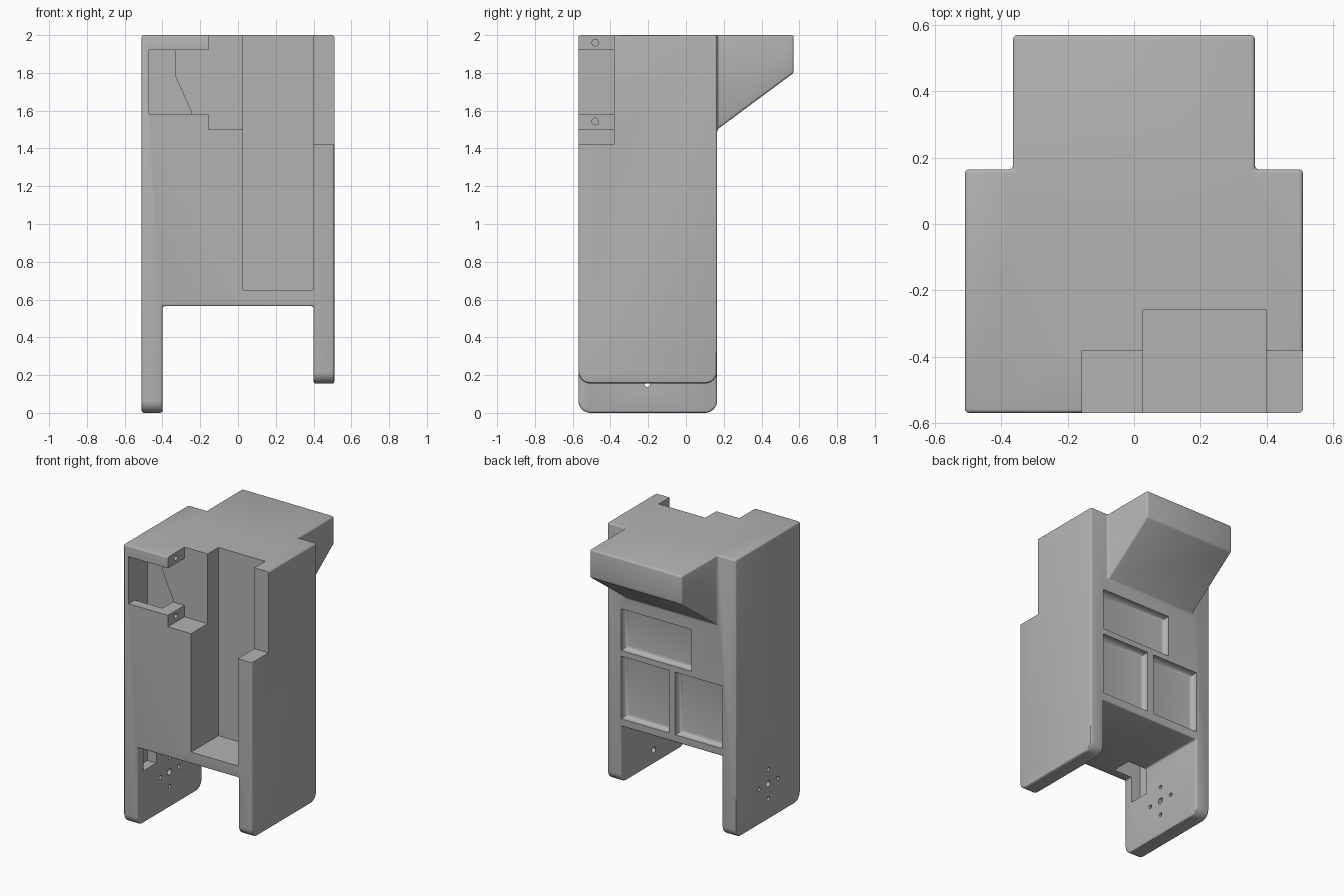
import bpy, bmesh, math
from mathutils import Matrix, Vector

cube = bpy.data.objects.get("Cube")
if cube:
    bpy.data.objects.remove(cube, do_unlink=True)

grey = bpy.data.materials.new("plain_grey")
grey.use_nodes = True
GREY = (0.45, 0.45, 0.45, 1)
grey.diffuse_color = GREY
grey.node_tree.nodes["Principled BSDF"].inputs["Base Color"].default_value = GREY


def finish(bm, name):
    bmesh.ops.recalc_face_normals(bm, faces=bm.faces)
    mesh = bpy.data.meshes.new(name)
    bm.to_mesh(mesh)
    bm.free()
    mesh.materials.append(grey)
    ob = bpy.data.objects.new(name, mesh)
    bpy.context.collection.objects.link(ob)
    return ob


def prism(points, axis, lo, hi):
    """Extrude a profile along x (points are y, z) or y (points are x, z)."""
    bm = bmesh.new()
    place = (lambda a, b: (lo, a, b)) if axis == "x" else (lambda a, b: (a, lo, b))
    face = bm.faces.new([bm.verts.new(place(a, b)) for a, b in points])
    out = bmesh.ops.extrude_face_region(bm, geom=[face])
    shift = Vector((hi - lo, 0, 0) if axis == "x" else (0, hi - lo, 0))
    for v in out["geom"]:
        if isinstance(v, bmesh.types.BMVert):
            v.co += shift
    return bm


def box(x0, x1, y0, y1, z0, z1):
    return prism([(x0, z0), (x1, z0), (x1, z1), (x0, z1)], "y", y0, y1)


def rod(x0, x1, y, z, r):
    bm = bmesh.new()
    m = Matrix.Translation(((x0 + x1) / 2, y, z)) @ Matrix.Rotation(math.pi / 2, 4, "Y")
    bmesh.ops.create_cone(bm, cap_ends=True, segments=20, radius1=r, radius2=r,
                          depth=x1 - x0, matrix=m)
    return bm


def apply_mod(ob, mod):
    bpy.ops.object.select_all(action="DESELECT")
    bpy.context.view_layer.objects.active = ob
    ob.select_set(True)
    bpy.ops.object.modifier_apply(modifier=mod.name)


def combine(ob, bm, operation="DIFFERENCE"):
    tool = finish(bm, "cutter")
    tool.hide_render = True
    mod = ob.modifiers.new("combine", "BOOLEAN")
    mod.operation, mod.solver, mod.object = operation, "EXACT", tool
    apply_mod(ob, mod)
    bpy.data.objects.remove(tool, do_unlink=True)


SIDE, LEG, FRONT, BACK = 0.51, 0.40, -0.57, 0.165

# Main body with one long and one short leg, feet rounded front and back
bm = prism([(-SIDE, 0), (-LEG, 0), (-LEG, 0.565), (LEG, 0.565),
            (LEG, 0.155), (SIDE, 0.155), (SIDE, 2), (-SIDE, 2)], "y", FRONT, BACK)
feet = [e for e in bm.edges if all(v.co.z < 0.2 for v in e.verts)
        and abs(e.verts[0].co.x - e.verts[1].co.x) > 0.05]
bmesh.ops.bevel(bm, geom=feet, offset=0.065, segments=8, profile=0.5, affect="EDGES")
body = finish(bm, "cabinet_body")

# Rear overhang with sloping underside
combine(body, prism([(0, 2), (0.57, 2), (0.57, 1.8), (BACK, 1.5), (0, 1.38)],
                    "x", -0.365, 0.365), "UNION")

# Softened outer edges
soft = body.modifiers.new("soft_edges", "BEVEL")
soft.width, soft.segments, soft.limit_method = 0.012, 3, "ANGLE"
soft.angle_limit = math.radians(25)
soft.use_clamp_overlap = False
apply_mod(body, soft)

# Front pocket, stepped notch, side notch and window
combine(body, box(0.027, 0.398, -0.7, -0.26, 0.65, 2.1))
combine(body, box(-0.157, 0.1, -0.7, -0.382, 1.5, 2.1))
combine(body, box(0.3, 0.6, -0.7, -0.382, 1.42, 2.1))
combine(body, box(-0.47, -0.1, -0.7, -0.382, 1.582, 1.92))

# Cable channel from the window down into the long leg
combine(body, prism([(-0.47, 0.375), (-0.25, 0.375), (-0.25, 1.6), (-0.33, 1.78),
                     (-0.33, 1.92), (-0.47, 1.92)], "y", -0.5, -0.355))

# Screw holes in the two shelves beside the window
for z in (1.96, 1.543):
    combine(body, rod(-0.35, -0.1, -0.48, z, 0.018))

# Axle holes: five through the long leg, one blind in the short leg
HY, HZ, RING = -0.205, 0.255, 0.105
combine(body, rod(-0.6, -0.3, HY, HZ, 0.022))
for dy, dz in ((1, 0), (-1, 0), (0, 1), (0, -1)):
    combine(body, rod(-0.6, -0.3, HY + dy * RING, HZ + dz * RING, 0.014))
combine(body, rod(0.3, 0.45, HY, HZ, 0.022))

# Recessed rear panels with filleted floors
for x0, x1, z0, z1 in ((-0.16, 0.4, 1.11, 1.41), (0.02, 0.4, 0.62, 1.07),
                       (-0.4, -0.03, 0.62, 1.07)):
    panel = box(x0, x1, BACK - 0.045, BACK + 0.1, z0, z1)
    floor = [e for e in panel.edges if all(v.co.y < BACK for v in e.verts)]
    bmesh.ops.bevel(panel, geom=floor, offset=0.03, segments=4, profile=0.5, affect="EDGES")
    combine(body, panel)

bpy.ops.object.select_all(action="DESELECT")
bpy.context.view_layer.objects.active = body
body.select_set(True)
bpy.ops.object.shade_smooth_by_angle(angle=math.radians(30))
